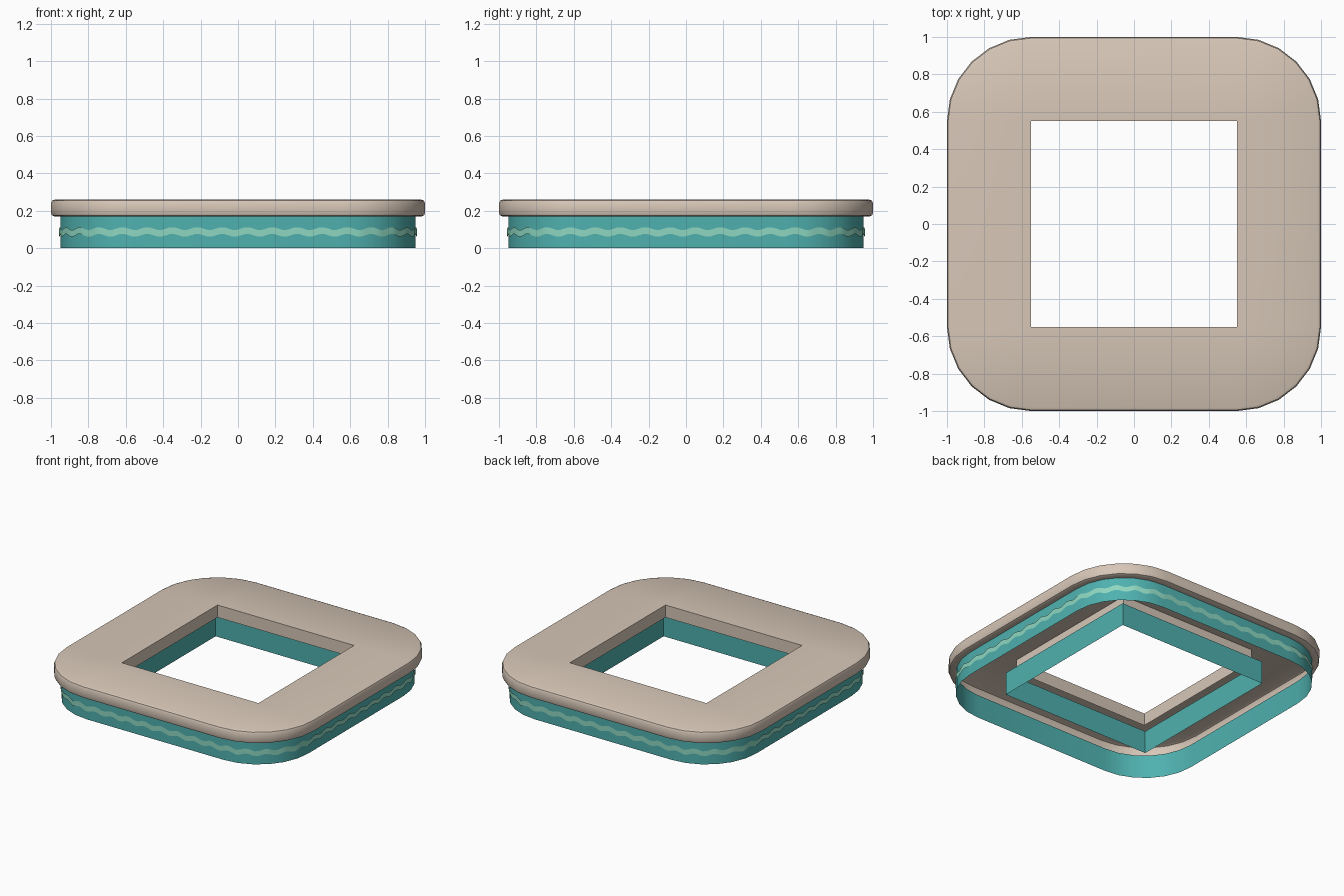
import bpy, bmesh, math
from mathutils import Vector

if "Cube" in bpy.data.objects:
    bpy.data.objects.remove(bpy.data.objects["Cube"])


def material(name, rgb):
    m = bpy.data.materials.new(name)
    m.diffuse_color = (*rgb, 1)
    m.use_nodes = True
    m.node_tree.nodes["Principled BSDF"].inputs["Base Color"].default_value = m.diffuse_color
    return m


TAN = material("sandstone", (0.68, 0.57, 0.475))
TEAL = material("teal tile", (0.078, 0.44, 0.43))
MINT = material("pale mint", (0.27, 0.68, 0.53))


def rounded_loop(half, segs=6, centre=0.55):
    """Rounded square outline, corner arcs centred at (+-centre, +-centre)."""
    r, pts = half - centre, []
    for q in range(4):
        a0 = q * math.pi / 2
        cx = centre * (1 if q in (0, 3) else -1)
        cy = centre * (1 if q in (0, 1) else -1)
        for i in range(segs + 1):
            a = a0 + i / segs * math.pi / 2
            pts.append((cx + r * math.cos(a), cy + r * math.sin(a)))
    return pts


def square_loop(half):
    return [(half, half), (-half, half), (-half, -half), (half, -half)]


def ring(bm, pts, z):
    return [bm.verts.new((x, y, z)) for x, y in pts]


def bridge(bm, a, b):
    n = len(a)
    for i in range(n):
        j = (i + 1) % n
        bm.faces.new((a[i], a[j], b[j], b[i]))


def finish(bm, name, mat, smooth=True):
    me = bpy.data.meshes.new(name)
    bm.to_mesh(me)
    bm.free()
    me.materials.append(mat)
    ob = bpy.data.objects.new(name, me)
    bpy.context.collection.objects.link(ob)
    if smooth:
        bpy.ops.object.select_all(action='DESELECT')
        ob.select_set(True)
        bpy.context.view_layer.objects.active = ob
        bpy.ops.object.shade_smooth_by_angle(angle=math.radians(40))
    return ob


# Coping: hollow shell, open below, with a softly rounded outer rim
bm = bmesh.new()
profile = [(0.95, 0.17), (0.982, 0.17), (0.995, 0.176), (1.0, 0.188),
           (1.0, 0.24), (0.994, 0.254), (0.98, 0.26)]
rings = [ring(bm, rounded_loop(h), z) for h, z in profile]
for a, b in zip(rings, rings[1:]):
    bridge(bm, a, b)
# flat top: four side quads and four corner fans around the square hole
top = rings[-1]
inner = ring(bm, square_loop(0.55), 0.26)
for q in range(4):
    arc = top[q * 7:q * 7 + 7]
    for a, b in zip(arc, arc[1:]):
        bm.faces.new((inner[q], a, b))
    n = (q + 1) % 4
    bm.faces.new((inner[q], arc[-1], top[n * 7], inner[n]))
# short lip dropping down around the hole
low = ring(bm, square_loop(0.55), 0.17)
bridge(bm, inner, low)
finish(bm, "coping", TAN)

# Outer wall
bm = bmesh.new()
bridge(bm, ring(bm, rounded_loop(0.95), 0), ring(bm, rounded_loop(0.95), 0.17))
finish(bm, "outer_wall", TEAL)

# Inner wall (faces towards the opening)
bm = bmesh.new()
bridge(bm, ring(bm, square_loop(0.6), 0.165), ring(bm, square_loop(0.6), 0))
finish(bm, "inner_wall", TEAL, smooth=False)

# Wavy band: thin ribbon following the outer wall
path = [Vector(p) for p in rounded_loop(0.956)]
path.append(path[0])
lengths = [(b - a).length for a, b in zip(path, path[1:])]
total = sum(lengths)
WAVES, STEPS = 52, 6
count = WAVES * STEPS


def along(d):
    for i, l in enumerate(lengths):
        if d <= l:
            return path[i].lerp(path[i + 1], d / l)
        d -= l
    return path[-1]


bm = bmesh.new()
lower, upper = [], []
for k in range(count):
    p = along(total * k / count)
    z = 0.087 + 0.008 * math.sin(2 * math.pi * k / STEPS)
    lower.append(bm.verts.new((p.x, p.y, z - 0.018)))
    upper.append(bm.verts.new((p.x, p.y, z + 0.018)))
bridge(bm, lower, upper)
finish(bm, "wave_band", MINT)
